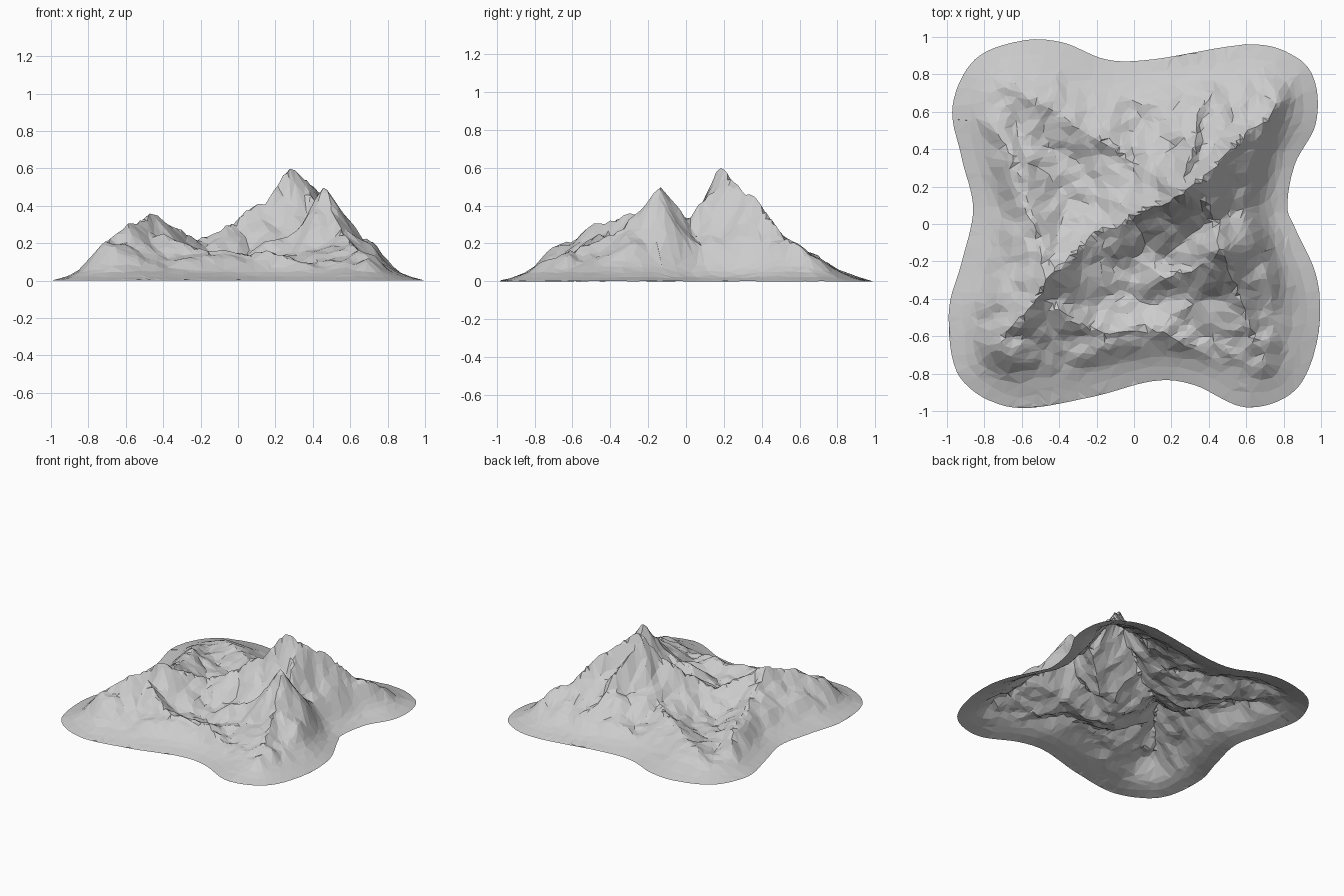
import bpy
import math
import random
from mathutils import Vector, noise, geometry, kdtree

random.seed(4)
cube = bpy.data.objects.get("Cube")
if cube:
    bpy.data.objects.remove(cube, do_unlink=True)

# Four-lobed foot of the mountain, as a closed smooth loop
FOOT = [(.82, .1), (.86, .32), (.97, .53), (.97, .75), (.87, .89), (.62, .96),
        (.1, .88), (-.15, .88), (-.38, .97), (-.6, .98), (-.85, .88), (-.97, .63),
        (-.92, .35), (-.86, .08), (-.92, -.2), (-.99, -.48), (-.93, -.82),
        (-.65, -.98), (-.25, -.93), (.1, -.84), (.32, -.86), (.6, -.98),
        (.86, -.89), (.98, -.62), (.98, -.3), (.86, -.02)]


def smooth_loop(points, steps):
    pts = [Vector(p) for p in points]
    n = len(pts)
    loop = []
    for i in range(n):
        a, b, c, d = (pts[(i + k) % n] for k in (-1, 0, 1, 2))
        for s in range(steps):
            t = s / steps
            loop.append(b + (c - a) * t / 2
                        + (a * 2 - b * 5 + c * 4 - d) * t * t / 2
                        + (b * 3 - a - c * 3 + d) * t ** 3 / 2)
    return loop


# Crest lines: x, y, height
RIDGES = [
    # main crest from the northeast lobe over the summit to the southwest lobe
    [(.88, .72, .08), (.77, .62, .16), (.6, .49, .27), (.46, .34, .46), (.36, .23, .56),
     (.27, .17, .61), (.19, .12, .48), (0, .04, .32), (-.2, -.06, .22), (-.36, -.2, .3),
     (-.46, -.3, .36), (-.56, -.45, .31), (-.7, -.62, .2), (-.8, -.75, .09)],
    # second summit and its southeast spur
    [(.36, .2, .5), (.41, .02, .34), (.47, -.14, .5), (.5, -.2, .42), (.53, -.34, .28),
     (.58, -.5, .2), (.7, -.7, .12)],
    # southwest spur of the second summit
    [(.47, -.14, .48), (.32, -.24, .26), (.15, -.28, .17)],
    # northwest arm
    [(-.46, -.27, .34), (-.52, -.08, .24), (-.57, .12, .18), (-.65, .34, .17), (-.8, .55, .1)],
    # north spur
    [(.28, .18, .58), (.3, .4, .34), (.36, .6, .17), (.45, .75, .09)],
    # northern foothill
    [(.02, .3, .2), (-.2, .48, .17), (-.45, .6, .14), (-.65, .75, .1)],
    # southern foothill
    [(-.5, -.42, .28), (-.25, -.56, .17), (.05, -.57, .15), (.25, -.62, .14), (.45, -.75, .09)],
]
SEGMENTS = [(Vector(a), Vector(b)) for r in RIDGES for a, b in zip(r, r[1:])]

outline = smooth_loop(FOOT, 8)
edge_tree = kdtree.KDTree(len(outline))
for i, p in enumerate(outline):
    edge_tree.insert((p.x, p.y, 0), i)
edge_tree.balance()


def edge_distance(x, y):
    return edge_tree.find((x, y, 0))[2]


def height(x, y):
    rim = edge_distance(x, y)
    # warp the lookup so the crests wander and the flanks get gullies
    wx = x + .035 * noise.noise((x * 6, y * 6, 1))
    wy = y + .035 * noise.noise((x * 6, y * 6, 8))
    best = 0
    for a, b in SEGMENTS:
        dx, dy = b.x - a.x, b.y - a.y
        t = ((wx - a.x) * dx + (wy - a.y) * dy) / (dx * dx + dy * dy)
        c = a.lerp(b, max(0, min(1, t)))
        d = math.hypot(wx - c.x, wy - c.y)
        best = max(best, c.z * math.exp(-d / .25))
    gully = abs(noise.noise((x * 5, y * 5, 3))) - .2
    fine = noise.noise((x * 13, y * 13, 5))
    rise = max(0, min(1, (rim - .06) / .2))
    body = max(best, .07) + rise * (.06 * gully + .018 * fine)
    skirt = min(rim, .1) * .3
    return skirt * (1 - rise) + body * rise * rise * (3 - 2 * rise) + skirt * rise * .3


# Scattered ground points joined into an irregular triangle net
ring = len(outline)
points = list(outline)
cells = 84
step = 2 / cells
inside = geometry.intersect_point_tri_2d
for i in range(cells + 1):
    for j in range(cells + 1):
        x = -1 + i * step + random.uniform(-.4, .4) * step
        y = -1 + j * step + random.uniform(-.4, .4) * step
        if edge_distance(x, y) > step * .7:
            points.append(Vector((x, y)))
loop_edges = [(i, (i + 1) % ring) for i in range(ring)]
flat, _, faces, *_ = geometry.delaunay_2d_cdt(points, loop_edges, [list(range(ring))], 1, 1e-6)
used = sorted({v for f in faces for v in f})
index = {v: k for k, v in enumerate(used)}
verts = [(flat[v].x, flat[v].y, max(0, height(flat[v].x, flat[v].y))) for v in used]

mesh = bpy.data.meshes.new("mountain")
mesh.from_pydata(verts, [], [[index[v] for v in f] for f in faces])
mountain = bpy.data.objects.new("mountain", mesh)
bpy.context.collection.objects.link(mountain)

# Collapse the net into larger rocky facets
facets = mountain.modifiers.new("facets", "DECIMATE")
facets.ratio = .26

# Grey rock
rock = bpy.data.materials.new("grey_rock")
rock.use_nodes = True
rock.diffuse_color = (.6, .6, .6, 1)
rock.node_tree.nodes["Principled BSDF"].inputs["Base Color"].default_value = (.6, .6, .6, 1)
mesh.materials.append(rock)
